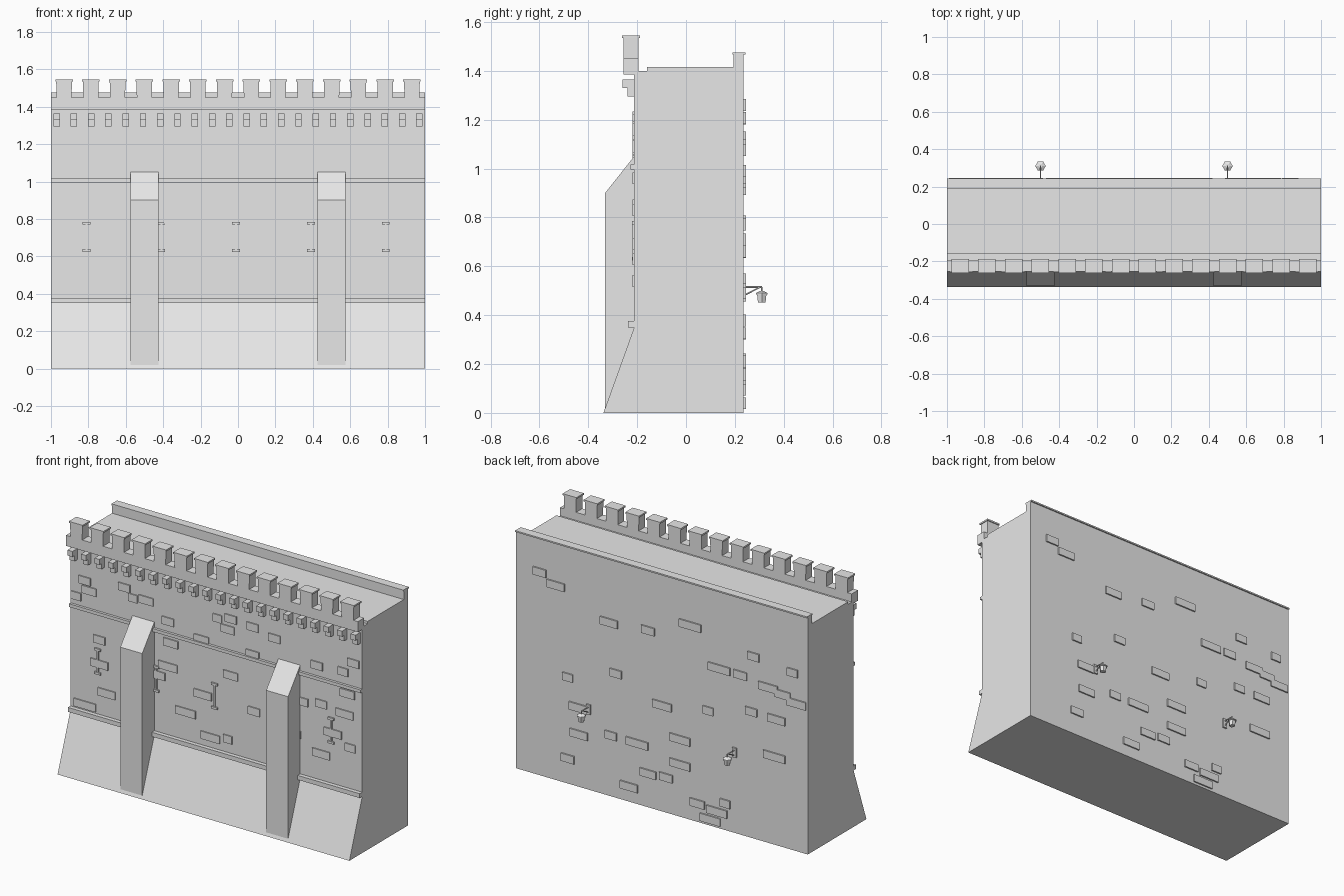
import bpy, bmesh, math
from mathutils import Vector, Matrix

stone = bpy.data.materials.new("pale_stone")
stone.diffuse_color = (0.8, 0.8, 0.8, 1)


def finish(name, bm):
    bmesh.ops.recalc_face_normals(bm, faces=bm.faces)
    mesh = bpy.data.meshes.new(name)
    bm.to_mesh(mesh)
    bm.free()
    mesh.materials.append(stone)
    ob = bpy.data.objects.new(name, mesh)
    bpy.context.collection.objects.link(ob)
    return ob


def box(bm, x0, x1, y0, y1, z0, z1):
    m = Matrix.Translation(((x0 + x1) / 2, (y0 + y1) / 2, (z0 + z1) / 2))
    m = m @ Matrix.Diagonal((x1 - x0, y1 - y0, z1 - z0, 1))
    return bmesh.ops.create_cube(bm, size=1, matrix=m)["verts"]


def extrude_profile(bm, pts, x0, x1):
    """Closed (y, z) outline swept along x."""
    face = bm.faces.new([bm.verts.new((x0, y, z)) for y, z in pts])
    ext = bmesh.ops.extrude_face_region(bm, geom=[face])["geom"]
    bmesh.ops.translate(bm, vec=(x1 - x0, 0, 0),
                        verts=[g for g in ext if isinstance(g, bmesh.types.BMVert)])


def rod(bm, a, b, r, sides=6):
    a, b = Vector(a), Vector(b)
    d = b - a
    m = Matrix.Translation((a + b) / 2) @ d.to_track_quat('Z', 'Y').to_matrix().to_4x4()
    bmesh.ops.create_cone(bm, cap_ends=True, segments=sides, radius1=r, radius2=r,
                          depth=d.length, matrix=m)


FRONT, BACK = -0.212, 0.236

# Wall body with sloping base, walkway and rear curb
bm = bmesh.new()
extrude_profile(bm, [(-0.338, 0), (FRONT, 0.35), (FRONT, 1.40), (-0.16, 1.40), (-0.16, 1.415),
                     (0.195, 1.415), (0.195, 1.466), (BACK, 1.466), (BACK, 0)], -1, 1)
finish("wall_body", bm)

# Rear curb cap
bm = bmesh.new()
box(bm, -1, 1, 0.19, 0.244, 1.466, 1.475)
finish("rear_curb_cap", bm)

# Horizontal string courses
bm = bmesh.new()
box(bm, -1, 1, -0.237, FRONT + 0.01, 0.35, 0.377)
box(bm, -1, 1, -0.228, FRONT + 0.01, 0.996, 1.016)
finish("string_courses", bm)

# Parapet and flared merlons with thin caps
bm = bmesh.new()
box(bm, -1, 1, -0.255, -0.194, 1.385, 1.45)
finish("parapet", bm)
bm = bmesh.new()
for i in range(14):
    x = -0.93 + i * 1.86 / 13
    verts = box(bm, x - 0.042, x + 0.042, -0.255, -0.194, 1.45, 1.535)
    for v in verts:
        if v.co.z < 1.5:
            v.co.x = x + (v.co.x - x) * 0.96
    box(bm, x - 0.047, x + 0.047, -0.261, -0.188, 1.535, 1.545)
finish("merlons", bm)

# Two-step corbels under the parapet
bm = bmesh.new()
for i in range(22):
    x = -0.97 + i * 1.94 / 21
    extrude_profile(bm, [(FRONT + 0.005, 1.295), (-0.24, 1.295), (-0.24, 1.33), (-0.26, 1.33),
                         (-0.26, 1.364), (FRONT + 0.005, 1.364)], x - 0.017, x + 0.017)
finish("corbels", bm)

# Buttresses with sloping tops
bm = bmesh.new()
for x in (-0.5, 0.5):
    extrude_profile(bm, [(-0.331, 0.02), (-0.331, 0.9), (FRONT, 1.05), (FRONT + 0.01, 1.05),
                         (FRONT + 0.01, 0.02)], x - 0.075, x + 0.075)
finish("buttresses", bm)

# Arrow slit surrounds
bm = bmesh.new()
for i in range(5):
    x = -0.8 + 0.4 * i - 0.01
    for z in (0.631, 0.778):
        box(bm, x - 0.021, x + 0.021, -0.222, FRONT + 0.005, z - 0.007, z + 0.007)
    box(bm, x - 0.005, x + 0.005, -0.219, FRONT + 0.005, 0.638, 0.771)
finish("arrow_slits", bm)

# Raised bricks: (x, z, width)
front_bricks = [
    (-.90, 1.18, .08), (-.87, 1.125, .10), (-.96, 1.07, .07), (-.63, 1.21, .08), (-.57, 1.16, .06),
    (-.48, 1.17, .10), (-.33, 1.08, .08), (-.31, .95, .10), (-.33, .80, .13), (-.40, .73, .10),
    (-.10, 1.03, .10), (.01, 1.19, .06), (.10, 1.21, .08), (.25, 1.20, .08), (.08, 1.14, .09),
    (.25, 1.03, .09), (.40, 1.17, .08), (.69, 1.08, .08), (.94, 1.16, .08), (.87, 1.09, .07),
    (.10, .86, .10), (-.09, .69, .12), (.26, .68, .08), (.58, .83, .10), (.72, .85, .08),
    (.88, .83, .12), (.80, .69, .12), (.92, .63, .07), (.52, .62, .12), (.72, .54, .12),
    (-.80, .69, .12), (-.80, .84, .08), (-.75, .52, .12), (-.90, .41, .15), (-.21, .55, .14),
    (-.04, .44, .13), (.08, .46, .06), (.90, .96, .10)]
back_bricks = [
    (.835, 1.26, .09), (.725, 1.207, .12), (.36, 1.075, .12), (.093, 1.097, .09),
    (-.196, 1.204, .15), (-.395, .99, .15), (-.54, .99, .09), (-.63, 1.128, .08),
    (-.897, 1.10, .07), (-.73, .963, .13), (-.828, .945, .11), (-.924, .915, .13),
    (-.615, .783, .08), (-.787, .78, .12), (.643, .66, .07), (.313, .771, .08),
    (-.003, .657, .13), (-.32, .71, .07), (.567, .326, .12), (.347, .378, .08),
    (.168, .377, .15), (-.127, .48, .14), (-.127, .325, .14), (.643, .157, .09),
    (.223, .095, .12), (.093, .21, .11), (-.03, .219, .09), (-.773, .546, .15),
    (-.244, .115, .10), (-.436, .166, .07), (-.38, .10, .14), (-.333, .039, .14),
    (.574, .49, .12)]
for name, bricks, y0, y1, h in (("front_bricks", front_bricks, -0.219, FRONT + 0.004, 0.024),
                                ("back_bricks", back_bricks, BACK - 0.004, 0.245, 0.024)):
    bm = bmesh.new()
    for x, z, w in bricks:
        box(bm, x - w / 2, x + w / 2, y0, y1, z - h, z + h)
    finish(name, bm)

# Rear lanterns on wall brackets
bm = bmesh.new()
for x in (-0.5, 0.5):
    box(bm, x - 0.014, x + 0.014, BACK - 0.004, 0.246, 0.47, 0.53)
    rod(bm, (x, 0.24, 0.515), (x, 0.311, 0.515), 0.004)
    rod(bm, (x, 0.24, 0.482), (x, 0.30, 0.513), 0.003)
    rod(bm, (x, 0.31, 0.515), (x, 0.31, 0.49), 0.003)
    for r0, r1, z0, z1 in ((0.018, 0.022, 0.452, 0.484), (0.028, 0.028, 0.484, 0.490),
                           (0.028, 0.010, 0.490, 0.499)):
        m = Matrix.Translation((x, 0.31, (z0 + z1) / 2)) @ Matrix.Rotation(math.pi / 6, 4, 'Z')
        bmesh.ops.create_cone(bm, cap_ends=True, segments=6, radius1=r0, radius2=r1,
                              depth=z1 - z0, matrix=m)
finish("lanterns", bm)
